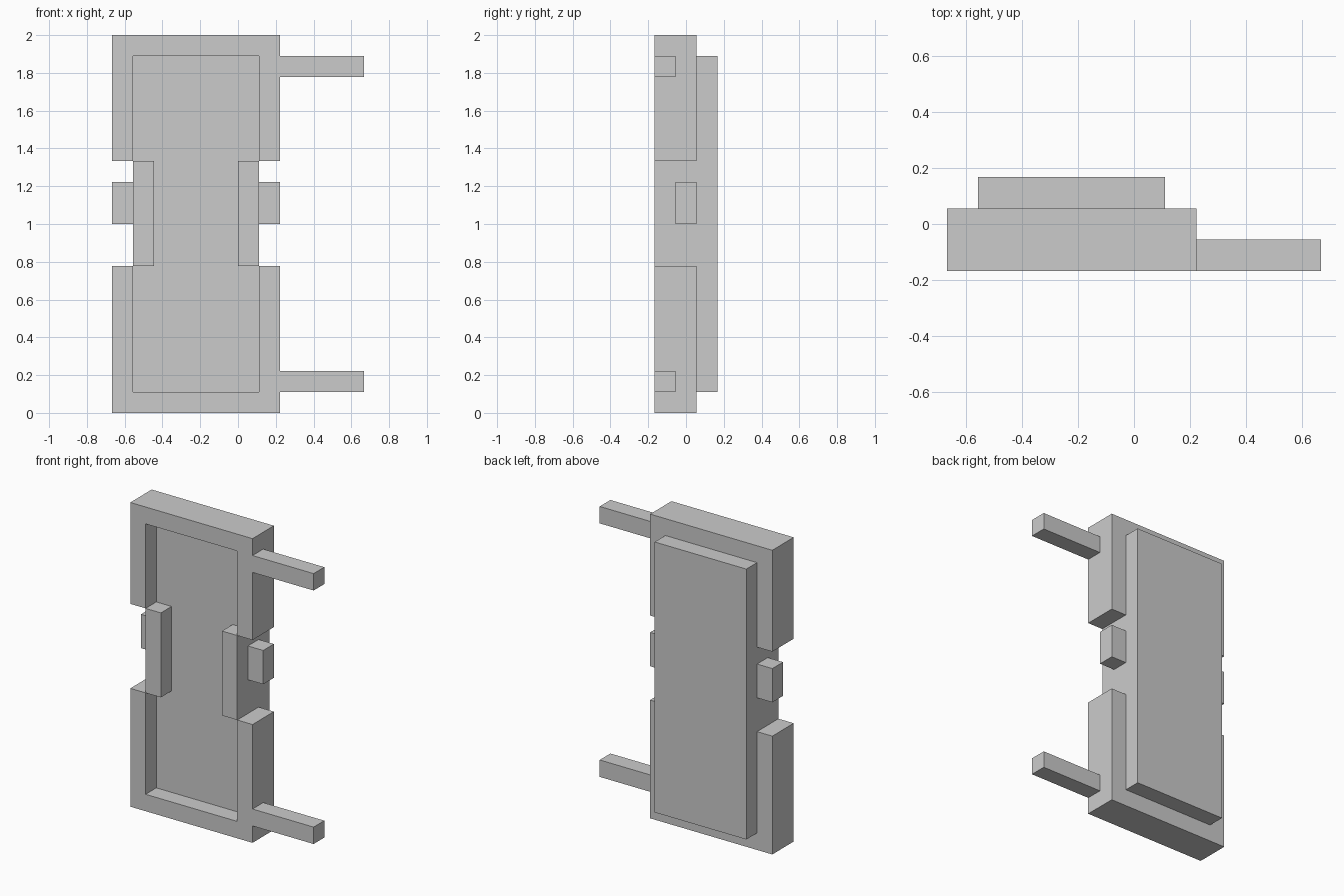
import bpy, bmesh

if "Cube" in bpy.data.objects:
    bpy.data.objects.remove(bpy.data.objects["Cube"])

U = 1 / 9      # grid unit: the model is 18 units tall
MID = -2       # x of the body's mirror line, in grid units


def prism(name, outline, y0, y1):
    """Extrude an (x, z) outline, in grid units, from y0 back to y1."""
    bm = bmesh.new()
    face = bm.faces.new([bm.verts.new((x * U, y0 * U, z * U)) for x, z in outline])
    ext = bmesh.ops.extrude_face_region(bm, geom=[face])
    moved = [g for g in ext["geom"] if isinstance(g, bmesh.types.BMVert)]
    bmesh.ops.translate(bm, verts=moved, vec=(0, (y1 - y0) * U, 0))
    bmesh.ops.recalc_face_normals(bm, faces=bm.faces)
    mesh = bpy.data.meshes.new(name)
    bm.to_mesh(mesh)
    bm.free()
    obj = bpy.data.objects.new(name, mesh)
    bpy.context.collection.objects.link(obj)
    return obj


def box(name, x0, x1, y0, y1, z0, z1):
    return prism(name, [(x0, z0), (x1, z0), (x1, z1), (x0, z1)], y0, y1)


# Recessed door panel, standing proud at the back
box("door_panel", -5, 1, -0.5, 1.5, 1, 17)

# U-shaped frame halves, leaving an open notch on each side
for name, outer, inner, end in (("frame_bottom", 0, 1, 7), ("frame_top", 18, 17, 12)):
    prism(name, [(-6, outer), (2, outer), (2, end), (1, end),
                 (1, inner), (-5, inner), (-5, end), (-6, end)], -1.5, 0.5)

# Raised strip beside each notch and a small lug inside it
for side, s in (("left", -1), ("right", 1)):
    for name, a, b, y0, y1, z0, z1 in (("strip", 2, 3, -1.5, -0.5, 7, 12),
                                       ("lug", 3, 4, -0.5, 0.5, 9, 11)):
        x0, x1 = sorted((MID + s * a, MID + s * b))
        box(f"{side}_{name}", x0, x1, y0, y1, z0, z1)

# Hinge arms reaching out to the right
for name, z in (("lower_arm", 1), ("upper_arm", 16)):
    box(name, 2, 6, -1.5, -0.5, z, z + 1)
